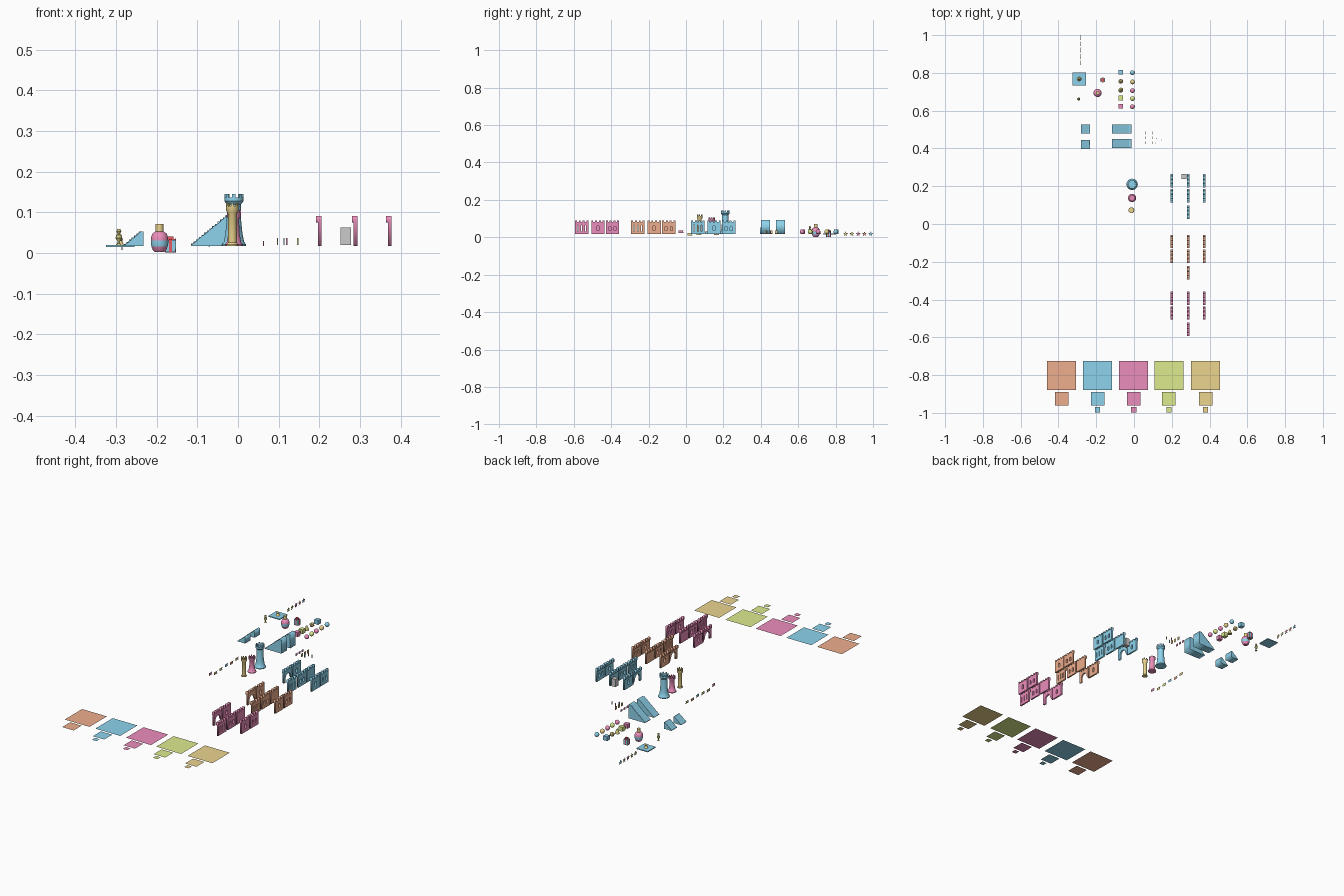
import bpy, bmesh, math
from mathutils import Matrix, Vector

if "Cube" in bpy.data.objects:
    bpy.data.objects.remove(bpy.data.objects["Cube"])

COL = dict(orange=(.85, .42, .27), blue=(.27, .65, .84), pink=(.84, .27, .5),
           lime=(.73, .83, .27), tan=(.83, .66, .27), red=(.8, .1, .12), olive=(.62, .58, .2))
MAT = {}
for k, c in COL.items():
    MAT[k] = bpy.data.materials.new(k)
    MAT[k].diffuse_color = (*c, 1)
FIVE = ["orange", "blue", "pink", "lime", "tan"]
G = .017                       # level most parts rest on


def finish(name, mesh, col, mat=Matrix(), smooth=False):
    ob = bpy.data.objects.new(name, mesh)
    bpy.context.collection.objects.link(ob)
    mesh.transform(mat)
    mesh.materials.clear()
    if col:
        mesh.materials.append(MAT[col])
    if smooth:
        bpy.ops.object.select_all(action='DESELECT')
        ob.select_set(True)
        bpy.context.view_layer.objects.active = ob
        bpy.ops.object.shade_smooth_by_angle(angle=math.radians(35))
    return ob


def from_bm(name, bm, col, loc=(0, 0, 0), smooth=False):
    bmesh.ops.recalc_face_normals(bm, faces=bm.faces)
    me = bpy.data.meshes.new(name)
    bm.to_mesh(me)
    bm.free()
    return finish(name, me, col, Matrix.Translation(loc), smooth)


def add_box(bm, c, s, rot=0):
    m = Matrix.Rotation(rot, 4, 'Z') @ Matrix.Translation(c) @ Matrix.Diagonal((*s, 1))
    bmesh.ops.create_cube(bm, size=1, matrix=m)


def box(name, c, s, col):
    bm = bmesh.new()
    add_box(bm, (0, 0, 0), s)
    return from_bm(name, bm, col, c)


def lathe(name, prof, col, loc, seg=24, merlons=None):
    bm = bmesh.new()
    rings = [[bm.verts.new((r * math.cos(t * math.tau / seg), r * math.sin(t * math.tau / seg), z))
              for t in range(seg)] for r, z in prof]
    for a, b in zip(rings, rings[1:]):
        for i in range(seg):
            j = (i + 1) % seg
            bm.faces.new((a[i], a[j], b[j], b[i]))
    bm.faces.new(rings[0][::-1])
    bm.faces.new(rings[-1])
    if merlons:
        n, r, z, h = merlons
        for i in range(n):
            add_box(bm, (r, 0, z + h / 2), (.004, r * 3.3 / n, h), i * math.tau / n)
    return from_bm(name, bm, col, loc, True)


def plate(name, loops, thick, mat, col):
    """Flat filled outline with holes, extruded"""
    cu = bpy.data.curves.new(name, 'CURVE')
    cu.dimensions, cu.fill_mode, cu.extrude = '2D', 'BOTH', thick / 2
    for pts in loops:
        sp = cu.splines.new('POLY')
        sp.points.add(len(pts) - 1)
        for p, q in zip(sp.points, pts):
            p.co = (*q, 0, 1)
        sp.use_cyclic_u = True
    tmp = bpy.data.objects.new("tmp", cu)
    bpy.context.collection.objects.link(tmp)
    bpy.context.view_layer.update()
    me = bpy.data.meshes.new_from_object(tmp.evaluated_get(bpy.context.evaluated_depsgraph_get()))
    bpy.data.objects.remove(tmp)
    return finish(name, me, col, mat)


def yz(x, y, z):               # outline drawn in y,z
    return Matrix(((0, 0, 1, x), (1, 0, 0, y), (0, 1, 0, z), (0, 0, 0, 1)))


def xz(x, y, z):               # outline drawn in x,z
    return Matrix(((1, 0, 0, x), (0, 0, -1, y), (0, 1, 0, z), (0, 0, 0, 1)))


def arch(c, w, z0, z1, n=8):
    r = w / 2
    return [(c - r, z0), (c + r, z0)] + [
        (c + r * math.cos(math.pi * i / n), z1 - r + r * math.sin(math.pi * i / n)) for i in range(n + 1)]


def merlon_line(h0, h1, w=.071, n=4):
    """Battlement edge from right to left"""
    s, pts = w / (2 * n - 1), []
    for i in range(n):
        a = w / 2 - 2 * i * s
        pts += [(a, h0), (a, h1), (a - s, h1), (a - s, h0)]
    return pts


# floor tiles, three sizes
for col, x in zip(FIVE, (-.383, -.193, -.002, .185, .379)):
    for y, s in ((-.8015, .154), (-.9245, .071), (-.984, .028)):
        if s < .03 and col == "orange":
            continue
        bm = bmesh.new()
        bmesh.ops.create_grid(bm, x_segments=1, y_segments=1, size=s / 2)
        from_bm("floor_tile", bm, col, (x, y, G))

# castle walls: seven kinds in three colours
W = .0355
slots = [arch(c, .005, .015, .048) for c in (-.02, 0, .02)]
pair = [arch(c, .011, .018, .042) for c in (-.014, .014)]
KINDS = [(.371, 0, pair), (.371, 1, [arch(0, .012, .02, .045)]),
         (.287, 0, []), (.287, 1, pair), (.287, 2, slots),
         (.199, 0, [arch(0, .012, .02, .045)]), (.199, 1, "gate")]
for col, top in (("blue", .228), ("orange", -.0925), ("pink", -.393)):
    for x, row, holes in KINDS:
        y = top - (0, .078, .165)[row]
        base = [(-W, 0), (W, 0)]
        if holes == "gate":
            a = arch(0, .042, 0, .046, 12)
            base = [(-W, 0), a[0]] + a[:1:-1] + [(W, 0)]
            holes = []
        plate("wall", [base + merlon_line(.064, .074)] + holes, .009, yz(x + .002, y, G), col)
        plate("wall_parapet", [[(-W, .058), (W, .058)] + merlon_line(.064, .074)], .0045,
              yz(x - .0047, y, G), col)

# grey gate
box("gate", (.265, .252, .041), (.025, .026, .043), None)

# towers
lathe("tall_tower", [(.03, 0), (.03, .004), (.025, .01), (.021, .03), (.018, .06), (.017, .102), (.0235, .11),
                     (.0235, .119), (.019, .119), (.019, .112)], "blue", (-.01, .21, G), 24, (8, .0212, .118, .0095))
lathe("short_tower", [(.022, 0), (.022, .004), (.018, .008), (.014, .03), (.0125, .065), (.017, .072),
                      (.017, .081), (.013, .081), (.013, .075)], "pink", (-.01, .138, G), 24, (8, .0148, .08, .008))
lathe("thin_tower", [(.0145, 0), (.0145, .004), (.011, .008), (.011, .08), (.0155, .087), (.0155, .098),
                     (.012, .098), (.012, .091)], "tan", (-.014, .073, G), 24, (8, .0135, .097, .009))


# staircases
def stairs(x0, x1, y, h, n, land):
    pts, d = [(x0, 0)], (x1 - land - x0) / n
    for i in range(n):
        pts += [(x0 + i * d, h * (i + 1) / n), (x0 + (i + 1) * d, h * (i + 1) / n)]
    pts[-1] = (x1, h)
    plate("stairs", [pts + [(x1, 0)]], .048, xz(0, y, G), "blue")


stairs(-.116, -.012, .504, .076, 14, .012)
stairs(-.116, -.012, .426, .076, 24, .012)
stairs(-.28, -.233, .504, .036, 7, .004)
stairs(-.28, -.233, .42, .036, 12, .004)

# flags, thin upright pennants
for i in range(6):
    col = ["pink", "tan", "lime", "blue", "orange", "tan"][i]
    y = -.025 + i * .047
    z = (.03, .017, .02, .024, .02, .024)[i]
    plate("flag", [[(-.014, -.007), (.014, -.007), (.008, 0), (.014, .007), (-.014, .007)]],
          .001, yz(-.153, y, z), col)

# small posts, doors and shutters
for x, col, z in ((.063, "pink", .023), (.097, "tan", .028)):
    for y in (.43, .456, .482):
        box("door_leaf", (x, y, z), (.002, .014, .018 if x > .08 else .012), col)
for x, y, col in ((.113, .43, "blue"), (.147, .445, "olive"), (.12, .452, "pink")):
    box("post", (x, y, .028), (.003, .005, .018), col)

# stars
for i, col in enumerate(("tan", "lime", "pink", "orange", "blue")):
    pts = [(r * math.sin(k * math.pi / 5), r * math.cos(k * math.pi / 5))
           for k in range(10) for r in ((.0135, .006)[k % 2],)]
    plate("star", [pts], .002, yz(-.285, .8535 + i * .0335, .018), col)

# square plinth with a cone on top
box("plinth", (-.29, .768, .0165), (.07, .07, .005), "blue")
lathe("plinth_ornament", [(.011, .019), (.008, .022), (.004, .03), (.007, .034), (.002, .04)],
      "tan", (-.29, .768, 0))

# goblet
lathe("goblet", [(.007, .018), (.003, .023), (.003, .029), (.008, .036), (.007, .044), (.003, .047),
                 (.006, .052), (.004, .059)], "olive", (-.293, .662, 0), 12)

# round pot with bands and a cap
P = (-.193, .694, 0)
lathe("pot_base", [(.012, .002), (.017, .008), (.02, .016)], "pink", P)
lathe("pot_band", [(.02, .016), (.0215, .023), (.0215, .031)], "blue", P)
lathe("pot_top", [(.0215, .031), (.021, .039), (.017, .048), (.009, .053)], "pink", P)
lathe("pot_cap", [(.0095, .052), (.0095, .071)], "tan", P)

# present box
box("present", (-.166, .762, .017), (.025, .023, .03), "blue")
box("ribbon_x", (-.166, .762, .0175), (.027, .007, .032), "red")
box("ribbon_y", (-.166, .762, .0175), (.007, .025, .032), "red")
box("bow", (-.166, .762, .037), (.014, .01, .007), "red")

# solids and balls in two columns
for i, (y, a, b) in enumerate(((.804, "blue", "blue"), (.755, "tan", "tan"), (.709, "olive", "pink"),
                               (.667, "lime", "lime"), (.624, "pink", "pink"))):
    bm = bmesh.new()
    if i in (0, 3, 4):
        add_box(bm, (0, 0, 0), (.024,) * 3)
    elif i == 1:
        bmesh.ops.create_icosphere(bm, subdivisions=1, radius=.014)
    else:
        bmesh.ops.create_cone(bm, cap_ends=True, segments=12, radius1=.013, radius2=.004, depth=.024)
    from_bm("solid_block", bm, a, (-.07, y, .029))
    bm = bmesh.new()
    bmesh.ops.create_uvsphere(bm, u_segments=16, v_segments=10, radius=.0125)
    from_bm("ball", bm, b, (-.008, y - .003, .029), True)

for m in bpy.data.materials:
    if m.users and not m.is_grease_pencil:
        m.use_nodes = True
        m.node_tree.nodes["Principled BSDF"].inputs["Base Color"].default_value = m.diffuse_color
